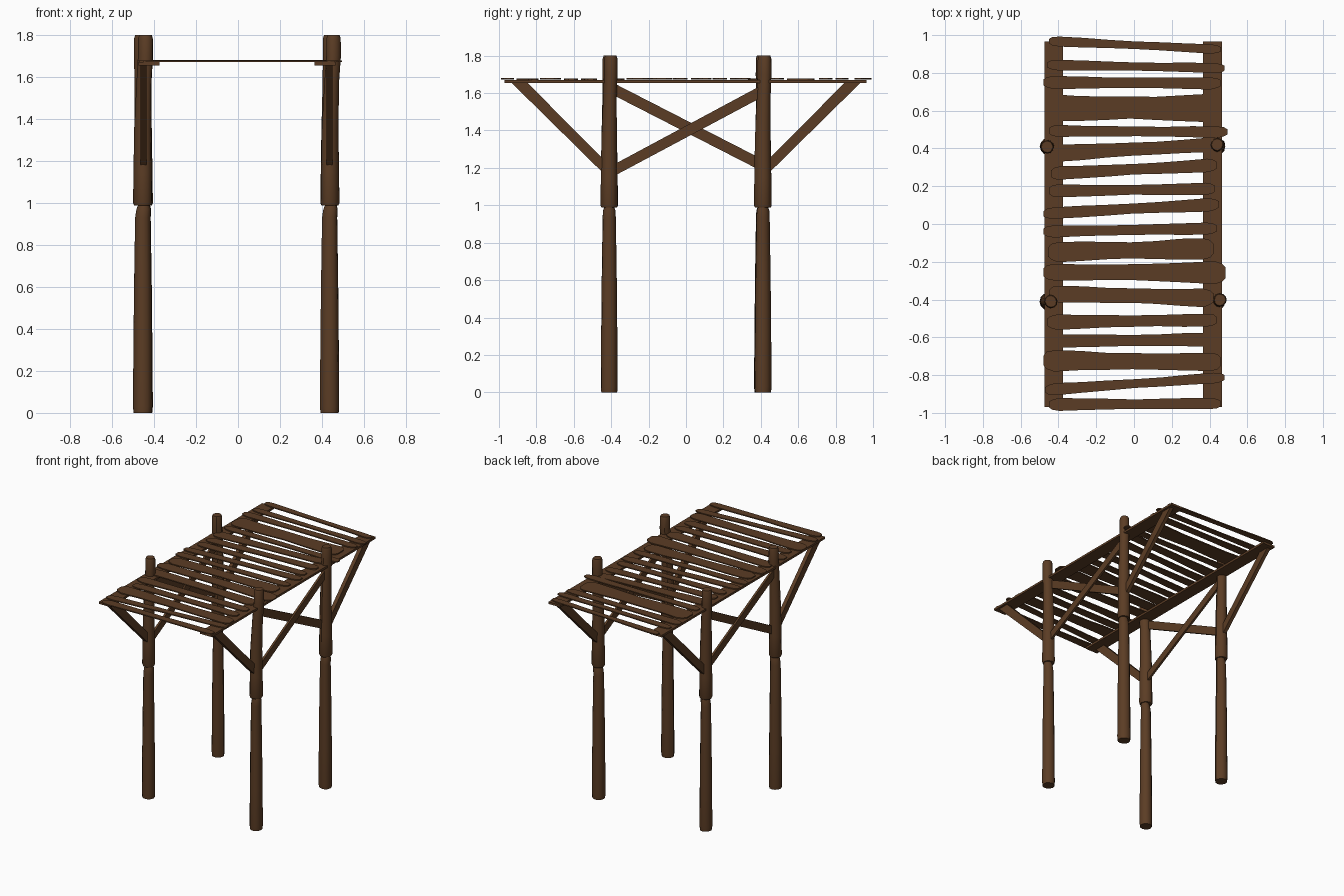
import bpy, bmesh, math, random
from mathutils import Vector

if "Cube" in bpy.data.objects:
    bpy.data.objects.remove(bpy.data.objects["Cube"])

random.seed(4)
wood = bpy.data.materials.new("brown wood")
wood.diffuse_color = (0.105, 0.046, 0.018, 1)
wood.use_nodes = True
wood.node_tree.nodes["Principled BSDF"].inputs["Base Color"].default_value = wood.diffuse_color


def finish(name, bm, smooth=False):
    bmesh.ops.recalc_face_normals(bm, faces=bm.faces)
    me = bpy.data.meshes.new(name)
    bm.to_mesh(me)
    bm.free()
    me.materials.append(wood)
    ob = bpy.data.objects.new(name, me)
    bpy.context.collection.objects.link(ob)
    if smooth:
        bpy.ops.object.select_all(action='DESELECT')
        ob.select_set(True)
        bpy.context.view_layer.objects.active = ob
        bpy.ops.object.shade_smooth_by_angle(angle=math.radians(40))
    return ob


def log(name, rings, n=12):
    # rings: (x, y, z, radius), slightly irregular round trunk
    bm = bmesh.new()
    wob = [random.uniform(0.95, 1.04) for _ in range(n)]
    loops = []
    for x, y, z, r in rings:
        loops.append([bm.verts.new((x + r * wob[i] * math.cos(math.tau * i / n),
                                    y + r * wob[i] * math.sin(math.tau * i / n), z))
                      for i in range(n)])
    for a, b in zip(loops, loops[1:]):
        for i in range(n):
            j = (i + 1) % n
            bm.faces.new((a[i], a[j], b[j], b[i]))
    bm.faces.new(loops[0])
    bm.faces.new(loops[-1])
    finish(name, bm, True)


def prism(name, x0, x1, yz):
    # side profile in y/z extruded along x
    bm = bmesh.new()
    a = [bm.verts.new((x0, y, z)) for y, z in yz]
    b = [bm.verts.new((x1, y, z)) for y, z in yz]
    n = len(yz)
    bm.faces.new(a)
    bm.faces.new(b)
    for i in range(n):
        j = (i + 1) % n
        bm.faces.new((a[i], a[j], b[j], b[i]))
    finish(name, bm)


# posts: lower trunk and upper trunk with individual lean at the top
tops = [(-1, -1, -0.440, -0.410), (-1, 1, -0.460, 0.408),
        (1, -1, 0.455, -0.402), (1, 1, 0.440, 0.420)]
for sx, sy, tx, ty in tops:
    cx, cy = (-0.453 if sx < 0 else 0.438), 0.411 * sy
    log("lower_post", [(cx, cy, 0, 0.043), (cx, cy, 0.03, 0.046), (cx, cy, 0.3, 0.044),
                       (cx, cy, 0.6, 0.041), (cx, cy, 0.93, 0.036),
                       (cx + 0.004, cy, 0.97, 0.034), (cx + 0.006, cy, 0.995, 0.026)])
    mx, my = (cx + tx) / 2, (cy + ty) / 2
    log("upper_post", [(cx, cy, 0.988, 0.041), (cx, cy, 1.0, 0.046), (cx, cy, 1.15, 0.044),
                       (cx, cy, 1.35, 0.041), (mx, my, 1.58, 0.036),
                       (tx, ty, 1.70, 0.036), (tx, ty, 1.785, 0.035), (tx, ty, 1.80, 0.030)])

# long beams and diagonal braces on each side
for bx, kx in ((-0.425, -0.450), (0.415, 0.436)):
    prism("side_beam", bx - 0.05, bx + 0.05,
          [(-0.97, 1.655), (0.965, 1.655), (0.965, 1.671), (-0.97, 1.671)])
    for s in (-1, 1):
        prism("outer_brace", kx - 0.014, kx + 0.014,
              [(s * 0.935, 1.657), (s * 0.85, 1.657), (s * 0.41, 1.215), (s * 0.41, 1.14)])
    prism("cross_brace", kx - 0.014, kx + 0.002,
          [(-0.41, 1.665), (-0.41, 1.60), (0.41, 1.18), (0.41, 1.245)])
    prism("cross_brace", kx - 0.002, kx + 0.014,
          [(-0.41, 1.205), (-0.41, 1.143), (0.41, 1.58), (0.41, 1.645)])

# planks: left end, right end, left y, right y, left width, right width
planks = [
    (-.45, .46, .968, .925, .056, .05), (-.46, .48, .842, .825, .058, .054),
    (-.48, .46, .750, .745, .070, .064), (-.46, .42, .612, .617, .145, .15),
    (-.45, .495, .493, .487, .065, .062), (-.45, .43, .372, .420, .096, .074),
    (-.44, .44, .267, .312, .074, .070), (-.45, .43, .175, .187, .070, .066),
    (-.48, .45, .055, .105, .064, .070), (-.48, .44, -.040, -.023, .064, .066),
    (-.455, .42, -.148, -.130, .106, .118), (-.48, .485, -.255, -.258, .092, .120),
    (-.45, .42, -.370, -.390, .092, .100), (-.46, .44, -.520, -.508, .080, .068),
    (-.43, .43, -.620, -.612, .070, .074), (-.48, .46, -.722, -.730, .114, .100),
    (-.47, .48, -.878, -.812, .064, .056), (-.45, .46, -.957, -.950, .070, .060)]
stations = [(0, .45), (.02, .8), (.06, 1), (.2, .92), (.35, .85), (.5, .8),
            (.65, .84), (.8, .93), (.94, 1), (.98, .8), (1, .45)]
for x0, x1, yl, yr, wl, wr in planks:
    up, low = [], []
    for t, k in stations:
        x, y, w = x0 + (x1 - x0) * t, yl + (yr - yl) * t, (wl + (wr - wl) * t) * k / 2
        up.append((x, y + w * random.uniform(.93, 1.04)))
        low.append((x, y - w * random.uniform(.93, 1.04)))
    z = 1.6705 + random.uniform(0, 0.002)
    bm = bmesh.new()
    bot = [bm.verts.new((x, y, z)) for x, y in up + low[::-1]]
    face = bm.faces.new(bot)
    top = bmesh.ops.extrude_face_region(bm, geom=[face])
    bmesh.ops.translate(bm, vec=Vector((0, 0, 0.008)),
                        verts=[g for g in top["geom"] if isinstance(g, bmesh.types.BMVert)])
    finish("deck_plank", bm)
